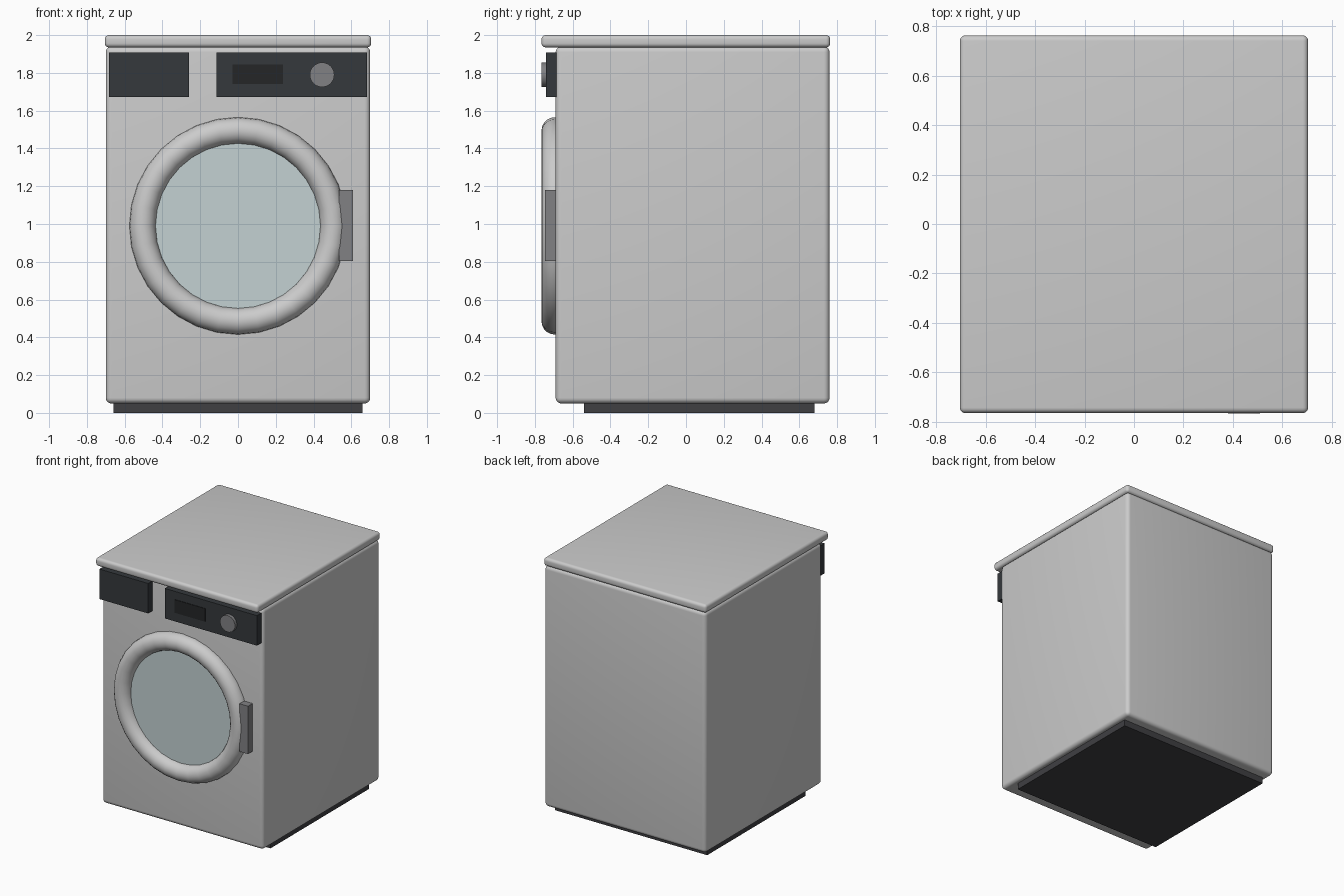
import bpy
import math

if "Cube" in bpy.data.objects:
    bpy.data.objects.remove(bpy.data.objects["Cube"])


def material(name, rgb):
    m = bpy.data.materials.new(name)
    m.diffuse_color = (*rgb, 1)
    m.use_nodes = True
    m.node_tree.nodes["Principled BSDF"].inputs["Base Color"].default_value = m.diffuse_color
    return m


dark = material("dark_panel", (0.035, 0.04, 0.045))
black = material("display_black", (0.018, 0.019, 0.02))
plinth = material("plinth_dark", (0.05, 0.05, 0.055))
mid = material("mid_grey", (0.22, 0.22, 0.23))
pale = material("pale_glass", (0.55, 0.64, 0.65))


def finish(o, name, mat, smooth=False):
    o.name = name
    if mat:
        o.data.materials.append(mat)
    if smooth:
        bpy.ops.object.shade_smooth_by_angle(angle=math.radians(40))
    return o


def box(name, x, y, z, mat=None, bevel=0):
    """Box from (min, max) pairs with optional rounded edges."""
    bpy.ops.mesh.primitive_cube_add(
        size=1, location=[(a + b) / 2 for a, b in (x, y, z)])
    o = bpy.context.object
    o.scale = [b - a for a, b in (x, y, z)]
    bpy.ops.object.transform_apply(location=False, rotation=False, scale=True)
    if bevel:
        m = o.modifiers.new("rounding", 'BEVEL')
        m.width = bevel
        m.segments = 5
        bpy.ops.object.modifier_apply(modifier=m.name)
    return finish(o, name, mat, bevel > 0)


def disc(name, x, z, radius, y, mat, sides):
    """Cylinder whose axis points to the front."""
    bpy.ops.mesh.primitive_cylinder_add(
        vertices=sides, radius=radius, depth=y[1] - y[0],
        location=(x, sum(y) / 2, z), rotation=(math.pi / 2, 0, 0))
    return finish(bpy.context.object, name, mat, True)


# Cabinet, worktop and plinth
box("cabinet", (-0.70, 0.70), (-0.69, 0.76), (0.05, 1.94), bevel=0.03)
box("worktop", (-0.705, 0.705), (-0.765, 0.763), (1.935, 2.0), bevel=0.022)
box("plinth", (-0.66, 0.66), (-0.54, 0.68), (0.0, 0.08), plinth)

# Detergent drawer and control panel
box("drawer_front", (-0.683, -0.26), (-0.742, -0.66), (1.673, 1.908), dark)
box("control_panel", (-0.115, 0.683), (-0.742, -0.66), (1.673, 1.908), dark)
box("display", (-0.03, 0.237), (-0.746, -0.72), (1.742, 1.845), black)
disc("program_knob", 0.445, 1.79, 0.065, (-0.766, -0.73), mid, 32)

# Round door: ring, glass and handle
bpy.ops.mesh.primitive_torus_add(
    major_radius=0.505, minor_radius=0.07, major_segments=32,
    minor_segments=20, location=(0, -0.695, 0.99), rotation=(math.pi / 2, 0, 0))
finish(bpy.context.object, "door_ring", None, True)
disc("door_glass", 0, 0.99, 0.47, (-0.705, -0.67), pale, 32)
box("door_handle", (0.535, 0.61), (-0.747, -0.66), (0.805, 1.18), mid)
